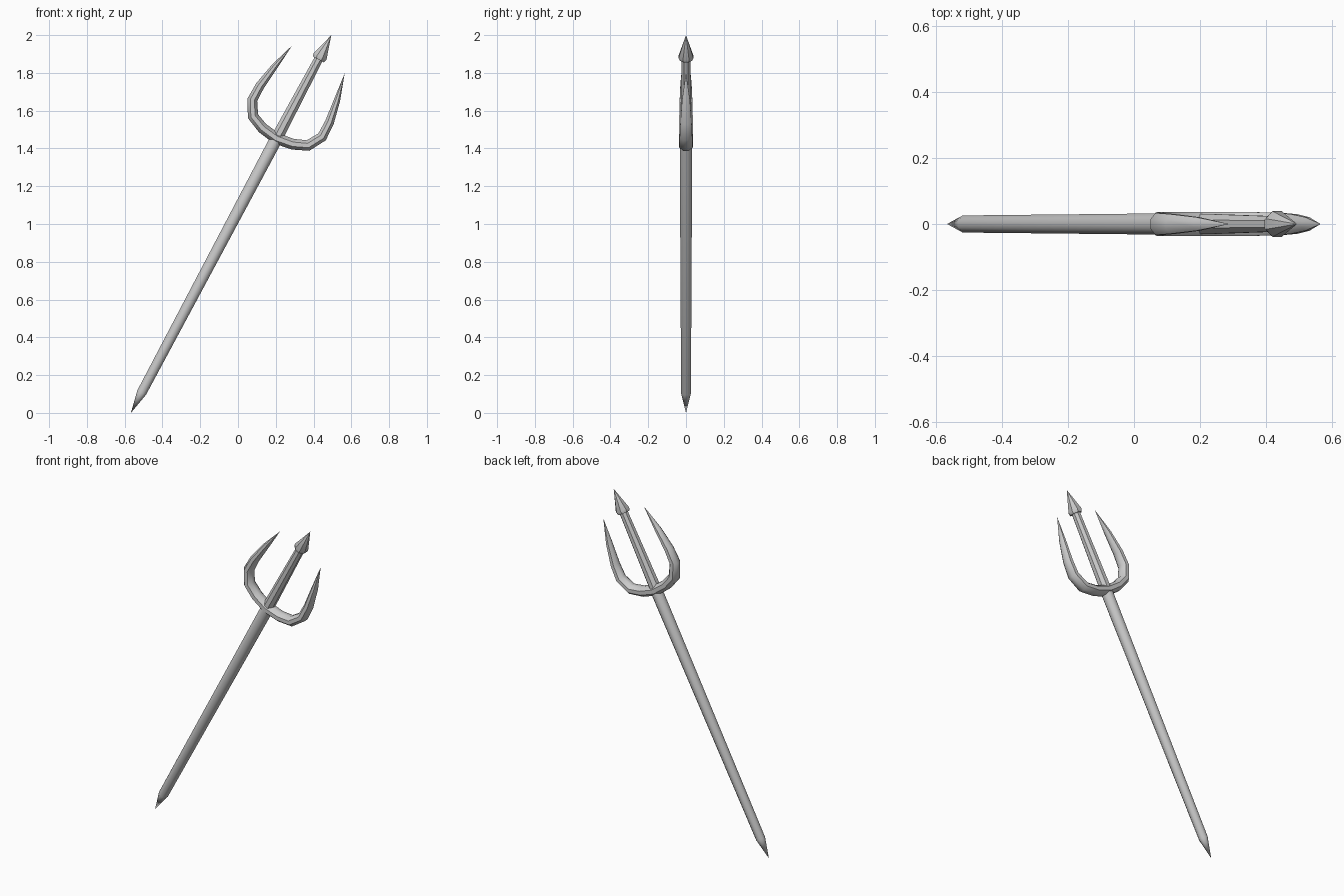
import bpy, bmesh
from math import sin, cos, pi, radians
from mathutils import Vector, Matrix

if "Cube" in bpy.data.objects:
    bpy.data.objects.remove(bpy.data.objects["Cube"])

# Whole trident leans in the XZ plane, with its butt tip on the ground
TILT = Matrix.Translation((-0.567, 0, 0)) @ Matrix.Rotation(radians(27.95), 4, 'Y')


def sweep(name, stations, sides=8, depth=1.0, smooth=40):
    """Loft rings along (side, along, radius) stations; zero radius is a point."""
    bm = bmesh.new()
    pts = [Vector((s, 0, t)) for s, t, r in stations]
    rings = []
    for i, (s, t, r) in enumerate(stations):
        a, b = pts[max(i - 1, 0)], pts[min(i + 1, len(pts) - 1)]
        tan = (b - a).normalized()
        across = Vector((tan.z, 0, -tan.x))
        ring = []
        for k in range(sides):
            ang = 2 * pi * (k + 0.5) / sides
            p = pts[i] + across * (r * cos(ang)) + Vector((0, r * depth * sin(ang), 0))
            ring.append(bm.verts.new(TILT @ p))
        rings.append(ring)
    for a, b in zip(rings, rings[1:]):
        for k in range(sides):
            n = (k + 1) % sides
            bm.faces.new((a[k], a[n], b[n], b[k]))
    bm.faces.new(rings[0])
    bm.faces.new(rings[-1])
    bmesh.ops.remove_doubles(bm, verts=bm.verts, dist=1e-5)
    bmesh.ops.recalc_face_normals(bm, faces=bm.faces)
    me = bpy.data.meshes.new(name)
    bm.to_mesh(me)
    bm.free()
    ob = bpy.data.objects.new(name, me)
    bpy.context.collection.objects.link(ob)
    bpy.ops.object.select_all(action='DESELECT')
    ob.select_set(True)
    bpy.context.view_layer.objects.active = ob
    bpy.ops.object.shade_smooth_by_angle(angle=radians(smooth))
    return ob


# Tapered shaft with pointed butt
sweep("shaft", [(0, 0, 0), (0, 0.122, 0.028), (0, 1.635, 0.036)], smooth=50)

# Outer prongs: one mirrored sweep through the crossbar
half = [(0.09, 1.658, 0.031), (0.165, 1.69, 0.031), (0.209, 1.765, 0.029),
        (0.208, 1.85, 0.026), (0.188, 1.975, 0.018), (0.157, 2.12, 0)]
path = [(-s, t, r) for s, t, r in reversed(half)] + [(0, 1.645, 0.032)] + half
sweep("outer_prongs", path, depth=1.25)

# Centre prong
sweep("centre_prong", [(0, 1.64, 0.034), (0, 2.14, 0.025)])

# Spear point with slightly bevelled base
sweep("spear_point", [(0, 2.118, 0.036), (0, 2.135, 0.042), (0, 2.264, 0)])
